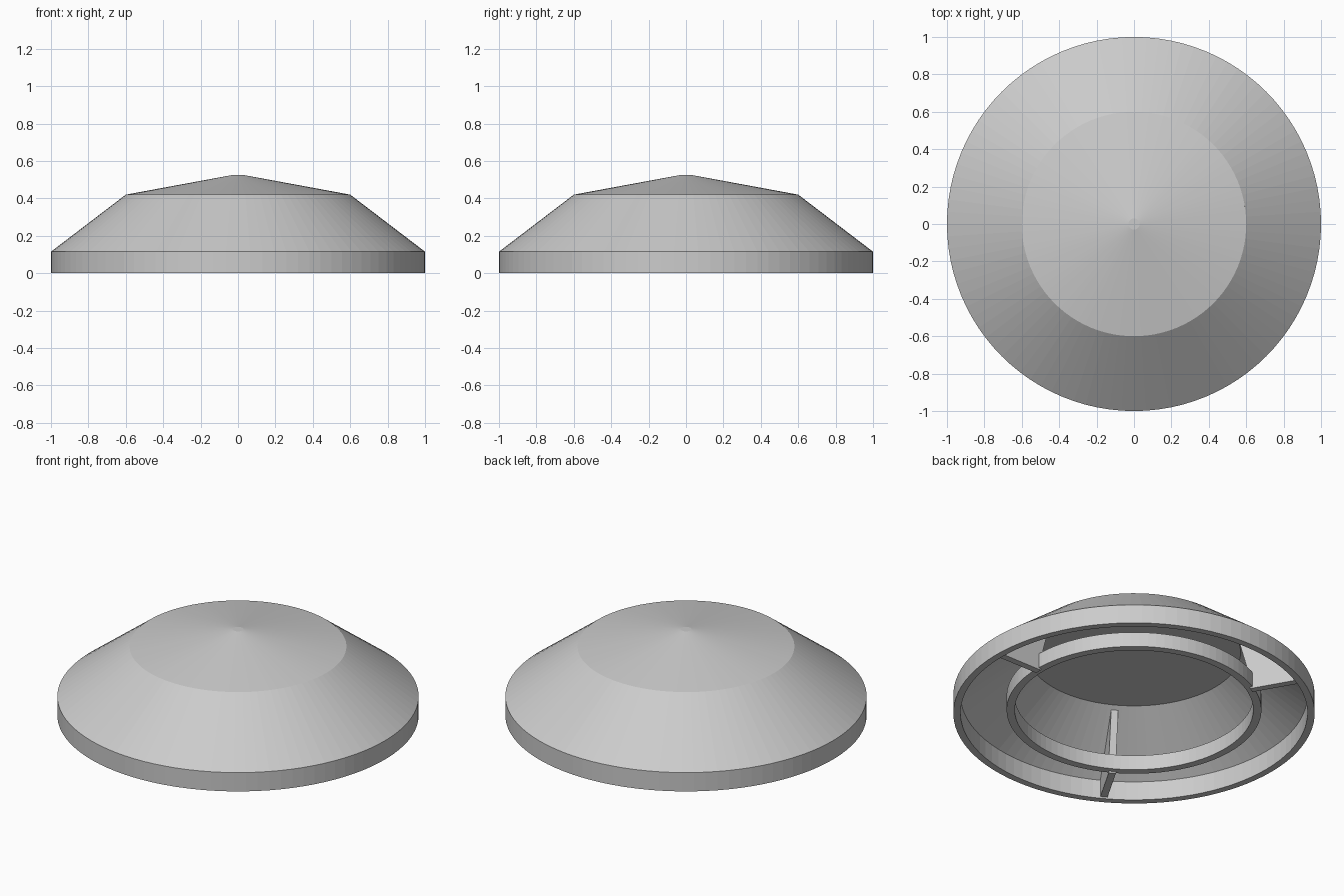
import bpy
import bmesh
import math
from mathutils import Matrix

SEGMENTS = 96

cube = bpy.data.objects.get("Cube")
if cube:
    bpy.data.objects.remove(cube)

grey = bpy.data.materials.new("light grey")
grey.use_nodes = True
grey.diffuse_color = (0.6, 0.6, 0.6, 1)
grey.node_tree.nodes["Principled BSDF"].inputs["Base Color"].default_value = grey.diffuse_color


def add_object(name, bm):
    bmesh.ops.remove_doubles(bm, verts=bm.verts, dist=0.0001)
    bmesh.ops.recalc_face_normals(bm, faces=bm.faces)
    mesh = bpy.data.meshes.new(name)
    bm.to_mesh(mesh)
    bm.free()
    mesh.materials.append(grey)
    obj = bpy.data.objects.new(name, mesh)
    bpy.context.collection.objects.link(obj)
    return obj


def lathe(name, profile, closed=True):
    """Spin a (radius, height) profile around the z axis."""
    bm = bmesh.new()
    verts = [bm.verts.new((r, 0, z)) for r, z in profile]
    edges = [bm.edges.new(pair) for pair in zip(verts, verts[1:])]
    if closed:
        edges.append(bm.edges.new((verts[-1], verts[0])))
    bmesh.ops.spin(bm, geom=verts + edges, cent=(0, 0, 0), axis=(0, 0, 1),
                   angle=math.tau, steps=SEGMENTS)
    return add_object(name, bm)


def rib(name, outline, thickness, angle):
    """Upright radial plate cut to a (radius, height) outline."""
    bm = bmesh.new()
    face = bm.faces.new([bm.verts.new((r, -thickness / 2, z)) for r, z in outline])
    extruded = bmesh.ops.extrude_face_region(bm, geom=[face])["geom"]
    moved = [v for v in extruded if isinstance(v, bmesh.types.BMVert)]
    bmesh.ops.translate(bm, verts=moved, vec=(0, thickness, 0))
    bm.transform(Matrix.Rotation(angle, 4, "Z"))
    return add_object(name, bm)


# Hollow sloping skirt with its upright outer rim
lathe("skirt", [(0.96, 0), (1, 0), (1, 0.115), (0.6, 0.42), (0.59, 0.387), (0.96, 0.115)])

# Shallow conical lid with a flat underside and a tiny flat tip
lathe("lid", [(0, 0.387), (0.592, 0.387), (0.6, 0.42), (0.03, 0.525), (0, 0.525)], closed=False)

# Ring hanging inside the skirt
lathe("inner_ring", [(0.66, 0.02), (0.705, 0.02), (0.705, 0.11), (0.66, 0.11)])

# Three ribs joining the ring to the skirt
RIB = [(0.69, 0.01), (0.97, 0.01), (0.97, 0.12), (0.6, 0.4), (0.61, 0.385), (0.685, 0.1)]
for i in range(3):
    rib(f"rib_{i + 1}", RIB, 0.04, math.tau * i / 3)
